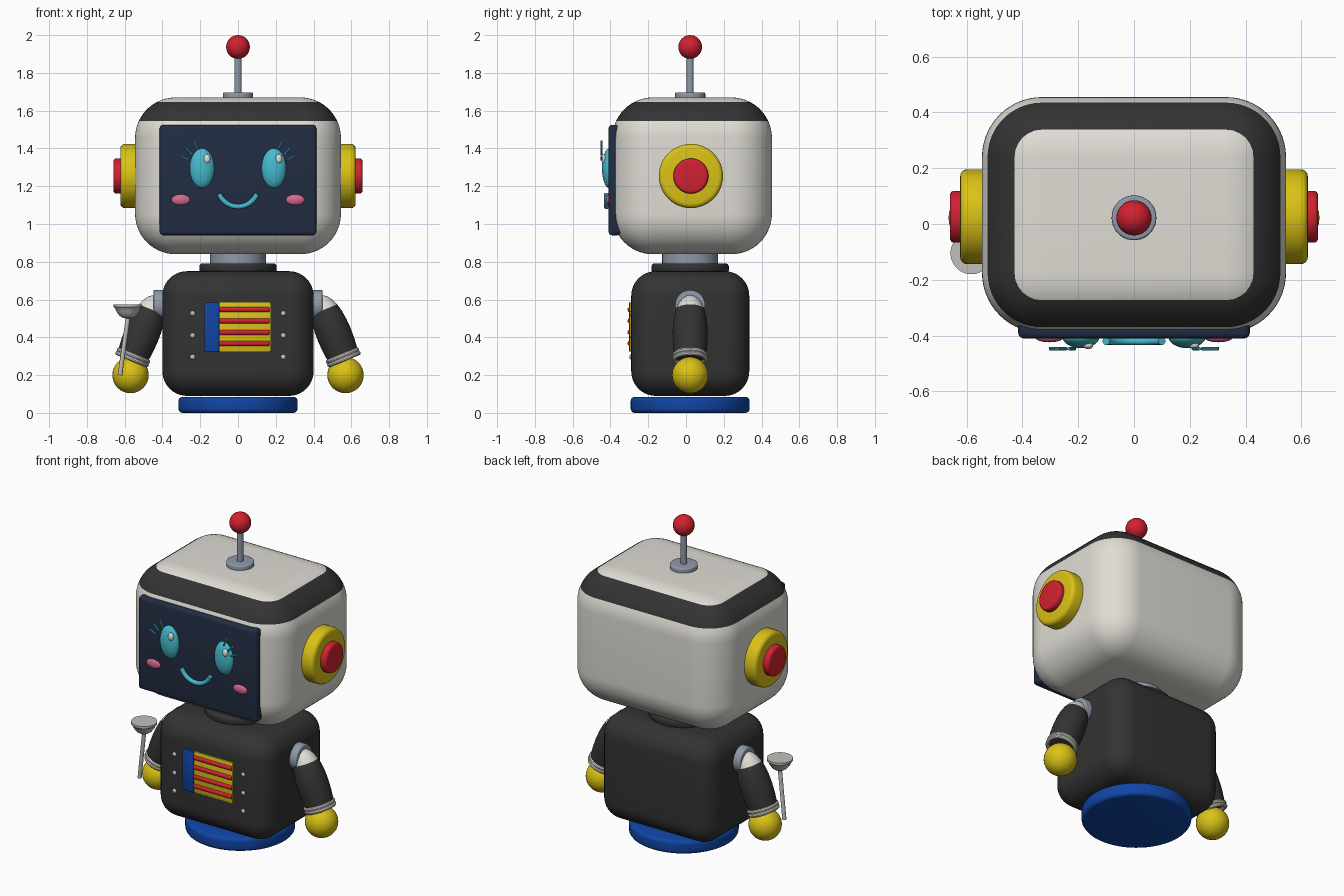
import bpy, bmesh, math
from mathutils import Vector, Matrix

if "Cube" in bpy.data.objects:
    bpy.data.objects.remove(bpy.data.objects["Cube"])

COLOURS = {
    "warm_white": (0.74, 0.72, 0.66), "charcoal": (0.033, 0.033, 0.033),
    "navy": (0.016, 0.026, 0.055), "cyan": (0.06, 0.50, 0.62),
    "pink": (0.65, 0.14, 0.28), "red": (0.64, 0.015, 0.03),
    "yellow": (0.70, 0.54, 0.008), "blue": (0.005, 0.06, 0.38),
    "steel": (0.28, 0.32, 0.40), "silver": (0.53, 0.53, 0.50),
}
MATS = {}
for key, rgb in COLOURS.items():
    MATS[key] = bpy.data.materials.new(key)
    MATS[key].diffuse_color = (*rgb, 1)

CY = 0.022  # depth of the robot's main axis


def finish(name, bm, *mats):
    bmesh.ops.recalc_face_normals(bm, faces=bm.faces)
    mesh = bpy.data.meshes.new(name)
    bm.to_mesh(mesh)
    bm.free()
    for m in mats:
        mesh.materials.append(MATS[m])
    ob = bpy.data.objects.new(name, mesh)
    bpy.context.collection.objects.link(ob)
    return ob


def box_bm(lo, hi, radius=0, segments=8):
    lo, hi = Vector(lo), Vector(hi)
    bm = bmesh.new()
    bmesh.ops.create_cube(bm, size=1)
    for v in bm.verts:
        v.co = (lo + hi) / 2 + v.co * (hi - lo)
    if radius:
        bmesh.ops.bevel(bm, geom=bm.edges[:], offset=radius, segments=segments,
                        profile=0.5, affect='EDGES')
    return bm


def box(name, lo, hi, mat, radius=0, segments=8):
    return finish(name, box_bm(lo, hi, radius, segments), mat)


def ball(name, loc, radii, mat, seg=32):
    bm = bmesh.new()
    bmesh.ops.create_uvsphere(bm, u_segments=seg, v_segments=seg // 2, radius=1)
    bmesh.ops.transform(bm, verts=bm.verts,
                        matrix=Matrix.Translation(loc) @ Matrix.Diagonal((*radii, 1)))
    return finish(name, bm, mat)


def lathe(name, profile, loc, axis, mats, seg=48, split=None):
    """Turn (radius, height) points about an axis; faces below split use the second colour."""
    bm = bmesh.new()
    verts = [bm.verts.new((r, 0, h)) for r, h in profile]
    edges = [bm.edges.new(p) for p in zip(verts, verts[1:])]
    bmesh.ops.spin(bm, geom=verts + edges, cent=(0, 0, 0), axis=(0, 0, 1),
                   angle=2 * math.pi, steps=seg)
    bmesh.ops.remove_doubles(bm, verts=bm.verts, dist=1e-5)
    if split is not None:
        for f in bm.faces:
            f.material_index = int(f.calc_center_median().z < split)
    rot = Vector((0, 0, 1)).rotation_difference(Vector(axis)).to_matrix().to_4x4()
    bmesh.ops.transform(bm, verts=bm.verts, matrix=Matrix.Translation(loc) @ rot)
    return finish(name, bm, *mats)


def disc(name, loc, axis, radius, height, mat, edge=0.0, seg=48):
    """Cylinder with rounded rims, starting at loc and running along axis."""
    arc = [(math.sin(a), math.cos(a)) for a in (i * math.pi / 8 for i in range(5))]
    if edge:
        low = [(radius - edge + edge * s, edge - edge * c) for s, c in arc]
        high = [(radius - edge + edge * s, height - edge + edge * c) for s, c in reversed(arc)]
    else:
        low, high = [(radius, 0)], [(radius, height)]
    return lathe(name, [(0, 0)] + low + high + [(0, height)], loc, axis, [mat], seg)


def rod(name, a, b, radius, mat, seg=12):
    d = Vector(b) - Vector(a)
    return disc(name, a, d, radius, d.length, mat, 0, seg)


def ring(name, loc, axis, major, minor, mat):
    pts = [(major + minor * math.cos(k * math.pi / 5), minor * math.sin(k * math.pi / 5))
           for k in range(11)]
    return lathe(name, pts, loc, axis, [mat])


# Base, torso and neck
disc("base", (0, CY, 0), (0, 0, 1), 0.315, 0.085, "blue", 0.022, 64)
box("torso", (-0.40, -0.29, 0.09), (0.40, 0.335, 0.75), "charcoal", 0.13, 10)
disc("collar", (0, CY, 0.74), (0, 0, 1), 0.205, 0.052, "charcoal", 0.018)
disc("neck", (0, CY, 0.77), (0, 0, 1), 0.148, 0.10, "steel")

# Head with a dark band between two heights
bm = box_bm((-0.545, -0.39, 0.84), (0.545, 0.455, 1.67), 0.215, 14)
for z in (1.545, 1.646):
    bmesh.ops.bisect_plane(bm, geom=bm.verts[:] + bm.edges[:] + bm.faces[:],
                           plane_co=(0, 0, z), plane_no=(0, 0, 1), dist=1e-5)
for f in bm.faces:
    f.material_index = int(1.545 < f.calc_center_median().z < 1.646)
finish("head", bm, "warm_white", "charcoal")

# Antenna
disc("antenna_foot", (0, CY, 1.655), (0, 0, 1), 0.08, 0.042, "steel", 0.008)
rod("antenna_stem", (0, CY, 1.68), (0, CY, 1.90), 0.019, "steel", 24)
ball("antenna_ball", (0, CY, 1.937), (0.063,) * 3, "red")

# Face screen: rounded corners in front, smile on top
box("screen", (-0.415, -0.41, 0.94), (0.415, -0.345, 1.525), "navy", 0.02, 4)
curve = bpy.data.curves.new("smile", 'CURVE')
curve.dimensions = '3D'
curve.bevel_depth = 0.014
curve.bevel_resolution = 3
curve.use_fill_caps = True
spline = curve.splines.new('POLY')
N = 20
spline.points.add(N)
for i, p in enumerate(spline.points):
    a = math.radians(-158 + 136 * i / N)
    p.co = (0.108 * math.cos(a), -0.42, 1.2 + 0.108 * math.sin(a), 1)
curve.materials.append(MATS["cyan"])
bpy.context.collection.objects.link(bpy.data.objects.new("smile", curve))

LASHES = [((0.262, 1.34), (0.303, 1.36)), ((0.243, 1.367), (0.275, 1.402)),
          ((0.212, 1.395), (0.234, 1.44))]

# Arm profile, measured down from the shoulder tip
ARM = [(0, 0), (0.027, 0.008), (0.046, 0.024), (0.062, 0.048), (0.075, 0.08),
       (0.085, 0.12), (0.091, 0.17), (0.093, 0.22), (0.091, 0.28), (0.084, 0.35), (0, 0.36)]

for s, side in ((-1, "left"), (1, "right")):
    # Eye, highlight, lashes and cheek
    ball(side + "_eye", (s * 0.19, -0.405, 1.295), (0.066, 0.04, 0.106), "cyan")
    ball(side + "_eye_glint", (s * 0.19 + 0.026, -0.435, 1.345),
         (0.018, 0.014, 0.025), "warm_white", 16)
    for (x0, z0), (x1, z1) in LASHES:
        rod(side + "_lash", (s * x0, -0.447, z0), (s * x1, -0.447, z1), 0.006, "cyan", 8)
    ball(side + "_cheek", (s * 0.303, -0.408, 1.128), (0.05, 0.016, 0.029), "pink", 24)

    # Ear
    disc(side + "_ear", (s * 0.51, CY + 0.004, 1.254), (s, 0, 0), 0.17, 0.113, "yellow", 0.025)
    disc(side + "_ear_button", (s * 0.60, CY + 0.004, 1.254), (s, 0, 0), 0.093, 0.06, "red", 0.016)

    # Shoulder socket, arm with pale top, wrist rings and hand
    disc(side + "_shoulder", (s * 0.38, CY, 0.57), (s, 0, 0), 0.08, 0.067, "steel", 0.006)
    axis = Vector((s * 0.14, 0, -0.34)).normalized()
    lathe(side + "_arm", ARM, (s * 0.425, CY, 0.62), axis,
          ["charcoal", "warm_white"], split=0.08)
    for k in (0, 0.02):
        ring(side + "_wrist_ring", Vector((s * 0.553, CY, 0.303)) + axis * k, axis,
             0.083, 0.012, "warm_white")
    ball(side + "_hand", (s * 0.569, CY, 0.20), (0.096,) * 3, "yellow")

    # Rivets beside the chest panel
    for z in (0.527, 0.41, 0.296):
        ball(side + "_rivet", (s * 0.24, -0.29, z), (0.014, 0.01, 0.014), "silver", 12)

# Chest panel with bars
box("panel_side", (-0.178, -0.303, 0.325), (-0.10, -0.27, 0.585), "blue", 0.004, 2)
box("panel", (-0.10, -0.298, 0.325), (0.172, -0.27, 0.585), "yellow", 0.004, 2)
for z in (0.547, 0.487, 0.426, 0.368):
    disc("panel_bar", (-0.10, -0.295, z), (1, 0, 0), 0.0145, 0.267, "red", 0.006, 16)

# Plunger held in front of one hand
TOP = Vector((-0.583, -0.105, 0.50))
rod("plunger_stick", (-0.625, -0.09, 0.20), TOP, 0.012, "silver", 16)
lathe("plunger_cup", [(0, 0), (0.026, 0.002), (0.045, 0.015), (0.06, 0.035), (0.068, 0.055),
                      (0.075, 0.06), (0.075, 0.074), (0, 0.074)], TOP, (0, 0, 1), ["silver"])

# Smooth shading with sharp edges kept
meshes = [o for o in bpy.context.scene.objects if o.type == 'MESH']
for o in meshes:
    o.select_set(True)
bpy.context.view_layer.objects.active = meshes[0]
bpy.ops.object.shade_smooth_by_angle(angle=math.radians(35))

for m in bpy.data.materials:
    if m.users and not m.is_grease_pencil:
        m.use_nodes = True
        m.node_tree.nodes["Principled BSDF"].inputs["Base Color"].default_value = m.diffuse_color
